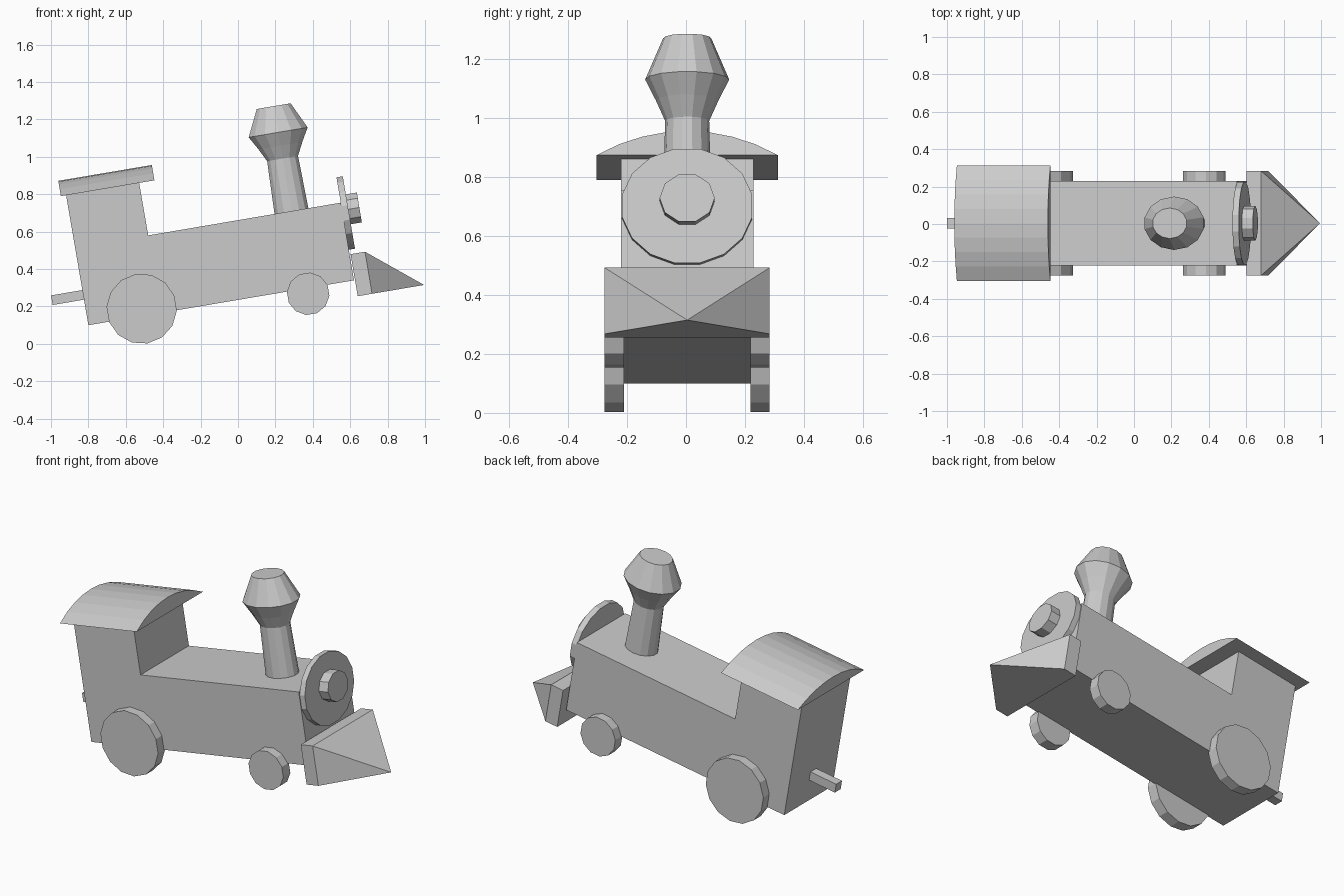
import bpy, bmesh
from math import radians, cos, sin, tau, sqrt
from mathutils import Matrix, Vector

if "Cube" in bpy.data.objects:
    bpy.data.objects.remove(bpy.data.objects["Cube"], do_unlink=True)

grey = bpy.data.materials.new("plain grey")
grey.use_nodes = True
grey.diffuse_color = (0.6, 0.6, 0.6, 1)
grey.node_tree.nodes["Principled BSDF"].inputs["Base Color"].default_value = (0.6, 0.6, 0.6, 1)

MID = 0.004                                   # y of the engine's centre plane
TILT = Matrix.Rotation(radians(-9.6), 4, 'Y')  # whole engine is nose-up
ALONG = TILT @ Matrix.Rotation(radians(90), 4, 'Y')
ACROSS = TILT @ Matrix.Rotation(radians(-90), 4, 'X')


def place(x, z, turn=TILT):
    return Matrix.Translation((x, MID, z)) @ turn


def loft(name, rings, matrix):
    """Join rings of equal length with quads and cap both ends."""
    bm = bmesh.new()
    loops = [[bm.verts.new(matrix @ Vector(p)) for p in ring] for ring in rings]
    n = len(loops[0])
    for a, b in zip(loops, loops[1:]):
        for i in range(n):
            j = (i + 1) % n
            bm.faces.new((a[i], a[j], b[j], b[i]))
    bm.faces.new(loops[0][::-1])
    bm.faces.new(loops[-1])
    bmesh.ops.remove_doubles(bm, verts=bm.verts, dist=1e-5)
    bmesh.ops.recalc_face_normals(bm, faces=bm.faces)
    mesh = bpy.data.meshes.new(name)
    bm.to_mesh(mesh)
    bm.free()
    mesh.materials.append(grey)
    ob = bpy.data.objects.new(name, mesh)
    bpy.context.collection.objects.link(ob)
    return ob


def lathe(name, profile, sides, matrix, squash=1.0):
    """Turn (height, radius) pairs round the local z axis."""
    angles = [tau * (i + 0.5) / sides for i in range(sides)]
    rings = [[(r * cos(t), squash * r * sin(t), h) for t in angles] for h, r in profile]
    return loft(name, rings, matrix)


def box_ring(x, half, low, high):
    return [(x, -half, low), (x, half, low), (x, half, high), (x, -half, high)]


# Boiler and cab in one side profile
side = [(-0.80, 0.10), (0.62, 0.34), (0.55, 0.755), (-0.48, 0.58), (-0.53, 0.87), (-0.92, 0.80)]
loft("boiler_and_cab", [[(x, y, z) for x, z in side] for y in (-0.225, 0.225)],
     Matrix.Translation((0, MID, 0)))

# Arched cab roof with a flat underside
HALF, RISE = 0.308, 0.083
R = (HALF ** 2 + RISE ** 2) / (2 * RISE)
ys = [HALF * (i / 4 - 1) for i in range(9)]
arch = [(y, sqrt(R * R - y * y) - R + RISE) for y in ys]
loft("cab_roof", [[(x, y, z) for y, z in arch] for x in (0, 0.507)], place(-0.947, 0.79))

# Flared chimney
lathe("chimney", [(-0.03, 0.095), (0.14, 0.09), (0.28, 0.086), (0.35, 0.122),
                  (0.422, 0.164), (0.564, 0.094)], 14, place(0.285, 0.715), 0.87)

# Boiler front plate and knob
lathe("boiler_front", [(-0.018, 0.2), (0.016, 0.2)], 16, place(0.577, 0.70, ALONG), 1.125)
lathe("front_knob", [(-0.035, 0.085), (0.027, 0.085)], 10, place(0.622, 0.725, ALONG), 1.1)

# Pointed track guard
loft("track_guard", [box_ring(0, 0.28, 0, 0.228), box_ring(0.078, 0.28, 0, 0.228),
                     [(0.36, 0, 0)] * 4], place(0.64, 0.255))

# Wheels on both sides
for label, x, z, r, n in (("rear", -0.515, 0.188, 0.188, 14), ("front", 0.375, 0.268, 0.114, 12)):
    for word, s in (("left", 1), ("right", -1)):
        lathe(f"{label}_wheel_{word}", [(s * 0.215, r), (s * 0.28, r)], n, place(x, z, ACROSS))

# Rear coupling bar
loft("coupling_bar", [box_ring(0, 0.027, 0, 0.052), box_ring(0.2, 0.027, 0, 0.052)],
     place(-0.991, 0.208))
